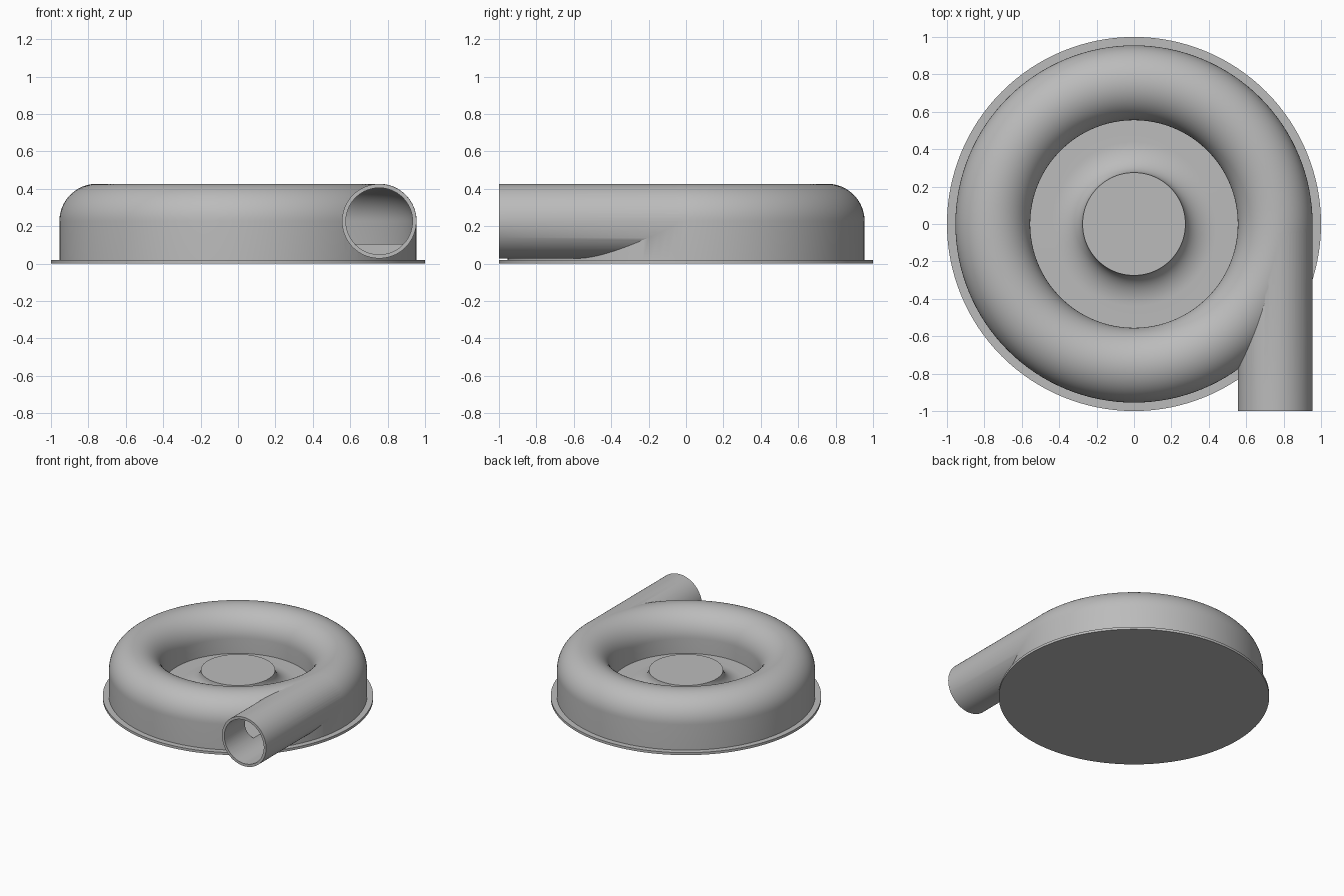
import bpy, math
from math import sin, cos, pi
from mathutils import Matrix

cube = bpy.data.objects.get("Cube")
if cube:
    bpy.data.objects.remove(cube)

grey = bpy.data.materials.new("plain_grey")
grey.use_nodes = True
COLOUR = (0.5, 0.5, 0.5, 1)
grey.diffuse_color = COLOUR
grey.node_tree.nodes["Principled BSDF"].inputs["Base Color"].default_value = COLOUR

BASE_TOP, FLOOR, HUB_TOP = 0.02, 0.105, 0.23
RING, TUBE_Z = 0.755, 0.227        # centre line of the scroll
OUTER, INNER = 0.2, 0.18           # scroll radii outside and inside


def arc(cx, cz, rx, rz, start, end, steps):
    """Points along an elliptical arc, angles in radians."""
    angles = [start + (end - start) * i / steps for i in range(steps + 1)]
    return [(cx + rx * cos(a), cz + rz * sin(a)) for a in angles]


def lathe(name, profile, closed=False, segments=128):
    """Spin (radius, height) points around z; open profiles start and end on the axis."""
    verts, faces, rings = [], [], []
    for r, z in profile:
        first = len(verts)
        if r == 0:
            verts.append((0, 0, z))
            rings.append([first] * segments)
        else:
            verts += [(r * cos(2 * pi * i / segments), r * sin(2 * pi * i / segments), z)
                      for i in range(segments)]
            rings.append(list(range(first, first + segments)))
    pairs = list(zip(rings, rings[1:]))
    if closed:
        pairs.append((rings[-1], rings[0]))
    for a, b in pairs:
        for i in range(segments):
            j = (i + 1) % segments
            faces.append(list(dict.fromkeys((a[i], a[j], b[j], b[i]))))
    mesh = bpy.data.meshes.new(name)
    mesh.from_pydata(verts, [], faces)
    mesh.materials.append(grey)
    obj = bpy.data.objects.new(name, mesh)
    bpy.context.collection.objects.link(obj)
    return obj


def outlet_cylinder(name, radius, front, back):
    """Cylinder along y on the outlet axis."""
    obj = lathe(name, [(0, 0), (radius, 0), (radius, back - front), (0, back - front)], segments=96)
    turn = Matrix.Rotation(-pi / 2, 4, "X")
    obj.data.transform(Matrix.Translation((RING, front, TUBE_Z)) @ turn)
    return obj


def combine(target, tool, operation):
    mod = target.modifiers.new(operation.lower(), "BOOLEAN")
    mod.operation, mod.object, mod.solver = operation, tool, "EXACT"
    bpy.context.view_layer.objects.active = target
    bpy.ops.object.modifier_apply(modifier=mod.name)
    bpy.data.objects.remove(tool)


def smooth(obj):
    bpy.ops.object.select_all(action="DESELECT")
    obj.select_set(True)
    bpy.context.view_layer.objects.active = obj
    bpy.ops.object.shade_smooth_by_angle(angle=math.radians(30))


# Round base plate
base = lathe("base_plate", [(0, 0), (1, 0), (1, BASE_TOP), (0, BASE_TOP)])
smooth(base)

# Scroll housing with rounded rim, sunken floor and flared hub
rim = arc(RING, TUBE_Z, OUTER, OUTER, 0, pi, 32)
hub_flare = arc(0.44, HUB_TOP, 0.165, HUB_TOP - FLOOR, 1.5 * pi, pi, 12)
housing = lathe("scroll_housing",
                [(0, BASE_TOP - 0.005), (RING + OUTER, BASE_TOP - 0.005)] + rim
                + [(RING - OUTER, FLOOR)] + hub_flare + [(0, HUB_TOP)])

# Tangential outlet pipe
combine(housing, outlet_cylinder("outlet_pipe", OUTER - 0.001, -1, 0), "UNION")

# Hollow channel and outlet bore
channel = lathe("channel", [(RING - INNER, FLOOR), (RING + INNER, FLOOR)]
                + arc(RING, TUBE_Z, INNER, INNER, 0, pi, 32), closed=True)
combine(housing, channel, "DIFFERENCE")
combine(housing, outlet_cylinder("bore", INNER - 0.002, -1.1, 0), "DIFFERENCE")
smooth(housing)
